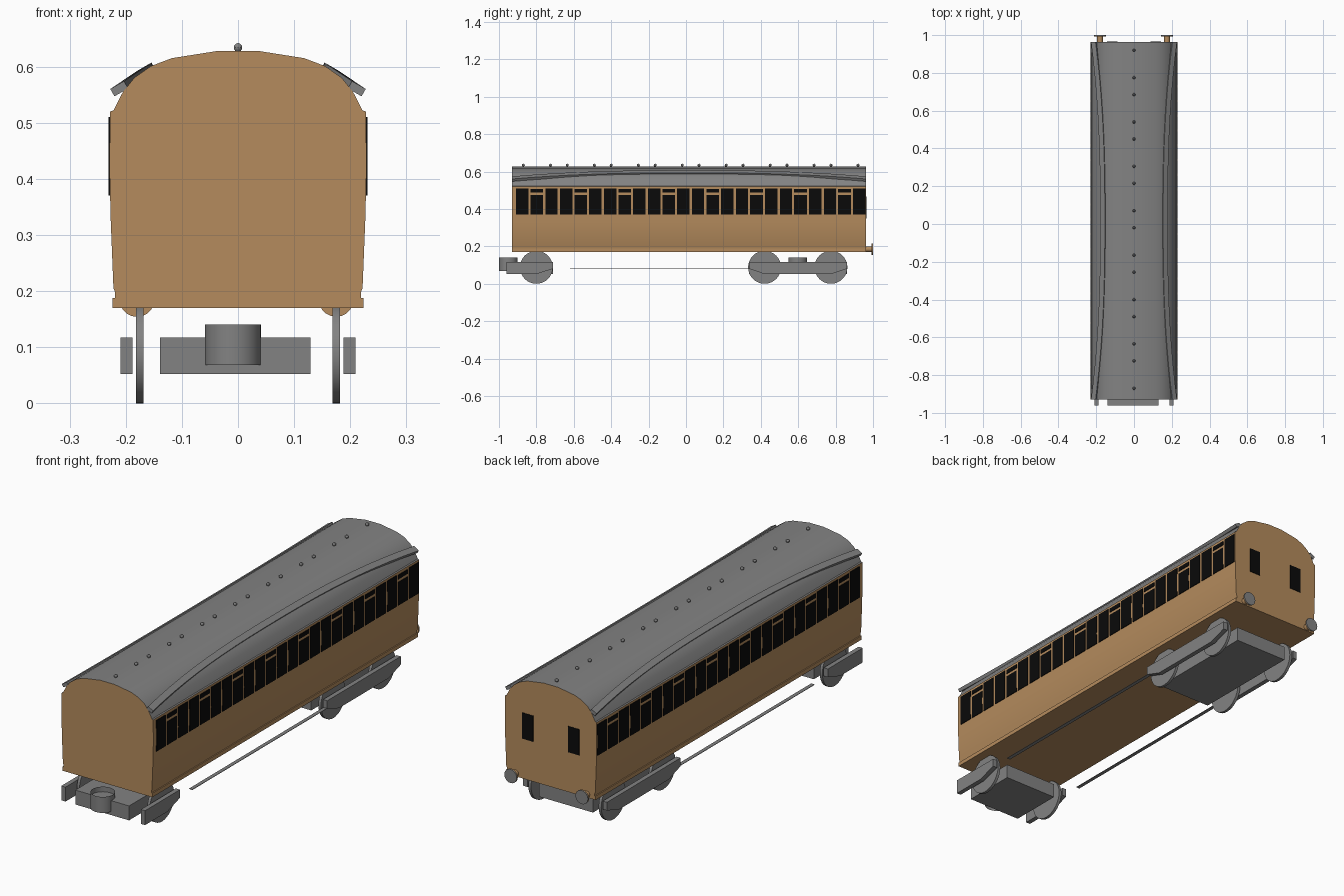
import bpy, bmesh, math
from mathutils import Matrix, Vector

cube = bpy.data.objects.get("Cube")
if cube:
    bpy.data.objects.remove(cube, do_unlink=True)


def material(name, rgb):
    m = bpy.data.materials.new(name)
    m.use_nodes = True
    m.diffuse_color = (*rgb, 1)
    m.node_tree.nodes["Principled BSDF"].inputs["Base Color"].default_value = (*rgb, 1)
    return m


TAN = material("tan panelling", (0.46, 0.26, 0.11))
GREY = material("grey metal", (0.225, 0.225, 0.225))
BLACK = material("black glass", (0.003, 0.003, 0.003))


def finish(name, bm, *mats, smooth=False):
    bmesh.ops.recalc_face_normals(bm, faces=bm.faces)
    mesh = bpy.data.meshes.new(name)
    bm.to_mesh(mesh)
    bm.free()
    for m in mats:
        mesh.materials.append(m)
    ob = bpy.data.objects.new(name, mesh)
    bpy.context.collection.objects.link(ob)
    if smooth:
        bpy.ops.object.select_all(action='DESELECT')
        ob.select_set(True)
        bpy.context.view_layer.objects.active = ob
        bpy.ops.object.shade_smooth_by_angle(angle=math.radians(30))
    return ob


def add_box(bm, x, y, z):
    # x, y, z are (low, high) ranges
    ranges = (x, y, z)
    mid = Vector([(a + b) / 2 for a, b in ranges])
    size = [b - a for a, b in ranges]
    bmesh.ops.create_cube(bm, size=1, matrix=Matrix.Translation(mid) @ Matrix.Diagonal((*size, 1)))


def add_prism(bm, points, place, lo, hi):
    # closed profile swept from lo to hi; place maps (u, v, w) to a position
    a, b = [[bm.verts.new(place(u, v, w)) for u, v in points] for w in (lo, hi)]
    n = len(points)
    bm.faces.new(a)
    bm.faces.new(b[::-1])
    for i in range(n):
        j = (i + 1) % n
        bm.faces.new((a[i], a[j], b[j], b[i]))


def add_cylinder(bm, centre, radius, depth, axis, segments=32, caps=True):
    turn = {"X": Matrix.Rotation(math.pi / 2, 4, 'Y'),
            "Y": Matrix.Rotation(math.pi / 2, 4, 'X'),
            "Z": Matrix.Identity(4)}[axis]
    bmesh.ops.create_cone(bm, cap_ends=caps, segments=segments, radius1=radius, radius2=radius,
                          depth=depth, matrix=Matrix.Translation(centre) @ turn)


FRONT, BACK, EAVES = -0.93, 0.963, 0.521

# Coach body with curved roof
half = [(0.219, 0.17), (0.219, 0.198), (0.222, 0.205), (0.227, 0.33), (0.229, 0.42), (0.228, 0.52),
        (0.222, 0.522), (0.205, 0.555), (0.185, 0.58), (0.155, 0.601), (0.118, 0.615), (0.036, 0.628)]
bm = bmesh.new()
add_prism(bm, half + [(-x, z) for x, z in reversed(half)], lambda u, v, w: (u, w, v), FRONT, BACK)
for f in bm.faces:
    if abs(f.normal.y) < 0.5 and f.calc_center_median().z > EAVES - 0.001:
        f.material_index = 1
finish("coach_body", bm, TAN, GREY, smooth=True)

# Solebar strips along the lower edge
bm = bmesh.new()
for s in (-1, 1):
    add_box(bm, sorted((s * 0.21, s * 0.224)), (FRONT, BACK), (0.17, 0.188))
finish("solebars", bm, TAN)

# Compartment windows: a door light with ventilator, and a light each side
compartments = [0.025 + (i - 3.5) * 0.235 for i in range(8)]
bm = bmesh.new()
for s in (-1, 1):
    side = sorted((s * 0.2225, s * 0.231))
    for c in compartments:
        add_box(bm, side, (c - 0.034, c + 0.034), (0.37, 0.475))
        add_box(bm, side, (c - 0.034, c + 0.034), (0.488, 0.507))
        for d in (-0.078, 0.078):
            add_box(bm, side, (c + d - 0.033, c + d + 0.033), (0.37, 0.51))
finish("side_windows", bm, BLACK)

bm = bmesh.new()
for x in (-0.115, 0.115):
    add_box(bm, (x - 0.028, x + 0.028), (BACK - 0.003, BACK + 0.002), (0.35, 0.467))
finish("end_windows", bm, BLACK)

# Roof lamp studs, two to each compartment
bm = bmesh.new()
for c in compartments:
    for d in (-0.0725, 0.0725):
        bmesh.ops.create_uvsphere(bm, u_segments=10, v_segments=6, radius=0.008,
                                  matrix=Matrix.Translation((0, c + d, 0.634)))
finish("roof_studs", bm, GREY, smooth=True)

# Arched rain strips on the roof
bm = bmesh.new()
along, out = Vector((0.87, 0, -0.5)), Vector((0.5, 0, 0.87))
STEPS = 20
for s in (-1, 1):
    rings = []
    for i in range(STEPS + 1):
        t = i / STEPS
        k = abs(2 * t - 1) ** 2.5
        mid = Vector((0.163 + 0.049 * k, FRONT + (BACK - FRONT) * t, 0.594 - 0.033 * k))
        ring = [mid + along * a + out * b for a, b in
                ((-0.014, -0.008), (0.014, -0.008), (0.014, 0.007), (-0.014, 0.007))]
        rings.append([bm.verts.new((s * p.x, p.y, p.z)) for p in ring])
    for a, b in zip(rings, rings[1:]):
        for j in range(4):
            n = (j + 1) % 4
            bm.faces.new((a[j], a[n], b[n], b[j]))
    bm.faces.new(rings[0])
    bm.faces.new(rings[-1][::-1])
finish("rain_strips", bm, GREY, smooth=True)

# Wheels
bm = bmesh.new()
for y in (-0.8, 0.42, 0.775):
    for x in (-0.175, 0.175):
        add_cylinder(bm, (x, y, 0.088), 0.088, 0.013, "X")
finish("wheels", bm, GREY, smooth=True)

# Bogies: side frames, centre plate and open pivot ring
rear_frame = [(0.337, 0.117), (0.861, 0.117), (0.861, 0.08), (0.775, 0.052), (0.42, 0.052), (0.337, 0.08)]
front_frame = [(-0.96, 0.117), (-0.712, 0.117), (-0.712, 0.08), (-0.8, 0.052), (-0.96, 0.052)]
for name, frame, pivot in (("front", front_frame, -0.95), ("rear", rear_frame, 0.598)):
    bm = bmesh.new()
    for s in (-1, 1):
        add_prism(bm, frame, lambda u, v, w: (w, u, v), s * 0.188, s * 0.209)
    finish(name + "_bogie_frames", bm, GREY)
    ys = [y for y, z in frame]
    bm = bmesh.new()
    add_box(bm, (-0.139, 0.129), (min(ys), max(ys)), (0.052, 0.117))
    finish(name + "_bogie_plate", bm, GREY)
    bm = bmesh.new()
    add_cylinder(bm, (-0.009, pivot, 0.104), 0.05, 0.072, "Z", caps=False)
    finish(name + "_pivot_ring", bm, GREY, smooth=True)

# Flat tie bars between the bogies
bm = bmesh.new()
for s in (-1, 1):
    add_box(bm, sorted((s * 0.19, s * 0.207)), (-0.62, 0.337), (0.08, 0.082))
finish("tie_bars", bm, GREY)

# Buffers on the rear end
stems, faces = bmesh.new(), bmesh.new()
for x in (-0.18, 0.175):
    add_cylinder(stems, (x, 0.976, 0.185), 0.015, 0.036, "Y", 16)
    add_cylinder(stems, (x, 0.994, 0.185), 0.031, 0.004, "Y", 20)
    add_cylinder(faces, (x, 0.998, 0.185), 0.031, 0.004, "Y", 20)
finish("buffer_stems", stems, TAN, smooth=True)
finish("buffer_faces", faces, GREY, smooth=True)
